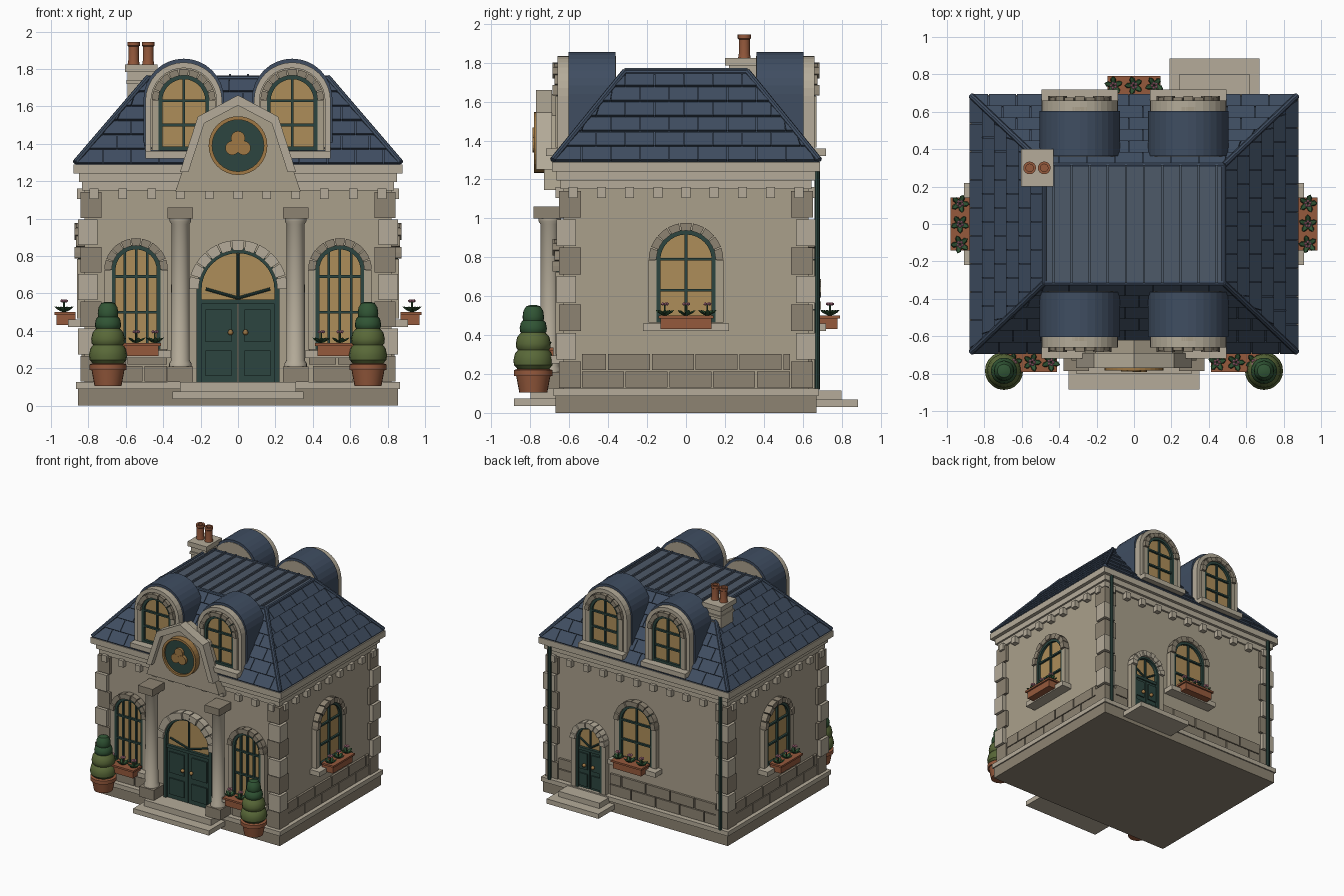
import bpy, bmesh
from math import sin, cos, pi
from mathutils import Matrix, Vector

if "Cube" in bpy.data.objects:
    bpy.data.objects.remove(bpy.data.objects["Cube"])


def mat(name, c):
    m = bpy.data.materials.new(name)
    m.diffuse_color = (*c, 1)
    m.use_nodes = True
    m.node_tree.nodes["Principled BSDF"].inputs["Base Color"].default_value = m.diffuse_color
    return m


STONE, TRIM = mat("stone", (.40, .35, .26)), mat("trim", (.46, .41, .32))
DARK, SLATE = mat("dark_stone", (.27, .23, .17)), mat("slate", (.05, .075, .12))
LEAD, GLASS = mat("lead", (.075, .10, .14)), mat("glass", (.42, .27, .10))
GREEN, GOLD = mat("green_paint", (.025, .06, .05)), mat("gold", (.35, .19, .06))
CLAY, PINK = mat("terracotta", (.30, .10, .045)), mat("petal", (.65, .25, .35))
LEAF, MOSS = mat("leaf", (.03, .09, .035)), mat("light_leaf", (.10, .14, .04))
I = Matrix()


def finish(name, bm, m, M=I, smooth=False):
    bmesh.ops.recalc_face_normals(bm, faces=bm.faces)
    me = bpy.data.meshes.new(name)
    bm.to_mesh(me)
    bm.free()
    me.materials.append(m)
    o = bpy.data.objects.new(name, me)
    o.matrix_world = M
    bpy.context.collection.objects.link(o)
    o["smooth"] = smooth
    return o


def boxes(name, bl, m, M=I):
    bm = bmesh.new()
    for x0, x1, y0, y1, z0, z1 in bl:
        T = Matrix.Translation(((x0+x1)/2, (y0+y1)/2, (z0+z1)/2)) @ Matrix.Diagonal((x1-x0, y1-y0, z1-z0, 1))
        bmesh.ops.create_cube(bm, size=1, matrix=T)
    return finish(name, bm, m, M)


def slab(name, pts, y0, y1, m, M=I):
    # filled outline in x,z given depth along y
    bm = bmesh.new()
    a, b = [[bm.verts.new((x, y, z)) for x, z in pts] for y in (y0, y1)]
    bm.faces.new(a)
    bm.faces.new(b[::-1])
    for i in range(len(a)):
        j = (i+1) % len(a)
        bm.faces.new((a[i], a[j], b[j], b[i]))
    return finish(name, bm, m, M)


def strip(bm, out, inn, y0, y1):
    rings = [[bm.verts.new(v) for v in ((p[0], y0, p[1]), (q[0], y0, q[1]), (q[0], y1, q[1]), (p[0], y1, p[1]))]
             for p, q in zip(out, inn)]
    for a, b in zip(rings, rings[1:]):
        for k in range(4):
            bm.faces.new((a[k], a[(k+1) % 4], b[(k+1) % 4], b[k]))
    bm.faces.new(rings[0])
    bm.faces.new(rings[-1])


def band(name, out, inn, y0, y1, m, M=I):
    bm = bmesh.new()
    strip(bm, out, inn, y0, y1)
    return finish(name, bm, m, M)


def arc(r, zs, a0=0, a1=pi, n=16):
    return [(r*cos(a0+(a1-a0)*i/n), zs+r*sin(a0+(a1-a0)*i/n)) for i in range(n+1)]


def arch(r, z0, zs):
    return [(r, z0)] + arc(r, zs) + [(-r, z0)]


def voussoirs(name, ro, ri, zs, y0, y1, n, m, M):
    bm = bmesh.new()
    for i in range(n):
        a, b = pi*(i+.05)/n, pi*(i+.95)/n
        e = .008 if i % 2 else 0
        strip(bm, arc(ro, zs, a, b, 2), arc(ri, zs, a, b, 2), y0, y1+e)
    finish(name, bm, m, M)


def lathe(name, prof, loc, m, n=24):
    bm = bmesh.new()
    rings = [[bm.verts.new((r*cos(2*pi*k/n), r*sin(2*pi*k/n), z)) for k in range(n)] for r, z in prof]
    for a, b in zip(rings, rings[1:]):
        for k in range(n):
            bm.faces.new((a[k], a[(k+1) % n], b[(k+1) % n], b[k]))
    bm.faces.new(rings[0])
    bm.faces.new(rings[-1])
    return finish(name, bm, m, Matrix.Translation(loc), True)


def rod(name, p, q, r, m, M=I, n=8):
    p, q = Vector(p), Vector(q)
    bm = bmesh.new()
    T = Matrix.Translation((p+q)/2) @ (q-p).to_track_quat('Z', 'Y').to_matrix().to_4x4()
    bmesh.ops.create_cone(bm, cap_ends=True, segments=n, radius1=r, radius2=r, depth=(q-p).length, matrix=T)
    return finish(name, bm, m, M)


def facade(deg, dist, x=0):
    # local -y points outward, local y = 0 is the wall plane
    return Matrix.Rotation(deg*pi/180, 4, 'Z') @ Matrix.Translation((x, -dist, 0))


def window(M, ro, ri, z0, zs, bars, cross, sill=.22):
    slab("window_glass", arch(ri, z0, zs), .01, -.015, GLASS, M)
    band("window_frame", arch(ri+.006, z0, zs), arch(ri-.02, z0, zs), .01, -.035, GREEN, M)
    bl = [(b-.007, b+.007, -.03, 0, z0, zs+(ri*ri-b*b)**.5-.01) for b in bars]
    bl += [(-ri, ri, -.032, 0, c-.007, c+.007) for c in cross]
    bl.append((-ri, ri, -.035, 0, z0, z0+.02))
    boxes("window_bars", bl, GREEN, M)
    voussoirs("window_arch_stones", ro, ri, zs, .01, -.055, 9, DARK, M)
    boxes("window_jambs", [(s*ri if s > 0 else -ro, ro if s > 0 else -ri, -.04, .01, z0, zs) for s in (-1, 1)], STONE, M)
    boxes("window_sill", [(-sill, sill, -.09, .01, z0-.045, z0-.005)], TRIM, M)


def flower_box(M, w, z):
    boxes("flower_box", [(-w, w, -.15, -.05, z, z+.06)], CLAY, M)
    boxes("flower_box_rim", [(-w-.012, w+.012, -.162, -.05, z+.055, z+.07)], CLAY, M)
    for i in (-1, 0, 1):
        bm, fl = bmesh.new(), bmesh.new()
        c = Vector((i*w*.84, -.11, z+.07))
        for k in range(5):
            R = Matrix.Rotation(k*2*pi/5+i, 4, 'Z') @ Matrix.Rotation(1.05, 4, 'Y')
            T = Matrix.Translation(c) @ R @ Matrix.Translation((0, 0, .028)) @ Matrix.Diagonal((.4, 1, 1.9, 1))
            bmesh.ops.create_icosphere(bm, subdivisions=1, radius=.016, matrix=T)
            q = Matrix.Translation(c+Vector((.013*cos(k*1.257), .013*sin(k*1.257), .06)))
            bmesh.ops.create_icosphere(fl, subdivisions=1, radius=.009, matrix=q)
        bmesh.ops.create_cone(bm, segments=6, radius1=.005, radius2=.005, depth=.06, matrix=Matrix.Translation(c+Vector((0, 0, .03))))
        finish("box_leaves", bm, LEAF, M)
        finish("box_flowers", fl, PINK, M)


# plinth, walls, cornice, steps
boxes("plinth", [(-.855, .855, -.67, .67, 0, .09)], DARK)
boxes("plinth_ledge", [(-.865, .865, -.68, .68, .088, .125)], TRIM)
boxes("walls", [(-.82, .82, -.63, .63, .12, 1.2)], STONE)
boxes("cornice", [(-.835, .835, -.645, .645, 1.15, 1.2), (-.85, .85, -.665, .665, 1.195, 1.245),
                  (-.88, .88, -.69, .69, 1.24, 1.29)], TRIM)
boxes("front_steps", [(-.35, .35, -.885, -.6, .035, .075), (-.31, .31, -.80, -.6, .075, .125)], TRIM)
boxes("back_steps", [(.19, .67, .6, .885, .03, .07), (.24, .62, .6, .80, .07, .115)], TRIM)
dent, blocks = {}, {}
for deg, d, half, skips in ((0, .63, .82, (-.38, .38)), (90, .82, .63, None), (180, .63, .82, (-.61, -.25)), (270, .82, .63, None)):
    F = facade(deg, d)
    n = 11 if half > .7 else 9
    boxes("dentils", [(x-.023, x+.023, -.04, .01, 1.105, 1.16) for x in [(half-.05)*(2*i/(n-1)-1) for i in range(n)]], TRIM, F)
    bl = []
    for row in (0, 1):
        x = -half+.09-row*.09
        while x < half-.09:
            a, b = max(x, -half+.09)+.005, min(x+.225, half-.09)-.005
            for s, e in ([(a, b)] if not skips else [(a, min(b, skips[0])), (max(a, skips[1]), b)]):
                if e-s > .02:
                    bl.append((s, e, -.018, .01, .13+row*.09, .213+row*.09))
            x += .225
    boxes("base_blocks", bl, DARK, F)

# corner quoins and downpipes
for big, m in ((0, DARK), (1, TRIM)):
    bl = []
    for sx in (-1, 1):
        for sy in (-1, 1):
            for i in range(big, 7, 2):
                xs = sorted((sx*(.855-.012*(1-big)), sx*(.73 if not big else .75)))
                ys = sorted((sy*(.665-.012*(1-big)), sy*(.54 if not big else .565)))
                bl.append((*xs, *ys, .128+i*.146, .265+i*.146))
    boxes("quoins", bl, m)
for s in (-1, 1):
    rod("downpipe", (s*.79, .675, .12), (s*.79, .675, 1.24), .014, GREEN)

# hipped roof with slate courses
X, Y, x, y, Z0, Z1 = .87, .685, .48, .315, 1.29, 1.75
lo = [Vector((a*X, b*Y, Z0)) for a, b in ((-1, -1), (1, -1), (1, 1), (-1, 1))]
hi = [Vector((a*x, b*y, Z1)) for a, b in ((-1, -1), (1, -1), (1, 1), (-1, 1))]
bm, tiles = bmesh.new(), bmesh.new()
for v in lo+hi:
    bm.verts.new(v)
bmesh.ops.convex_hull(bm, input=bm.verts)
finish("roof_core", bm, SLATE)
for k in range(4):
    A, B, D, C = lo[k], lo[(k+1) % 4], hi[k], hi[(k+1) % 4]
    u, mid = (B-A).normalized(), (A+B)/2
    up = (C+D)/2-mid
    nrm = u.cross(up).normalized()
    hb, ht = (B-A).length/2, (C-D).length/2
    for r in range(6):
        t0, t1 = (r+.03)/6, (r+.97)/6
        w0, w1 = hb+(ht-hb)*t0, hb+(ht-hb)*t1
        s = -hb-(r % 2)*.075
        while s < hb:
            e = s+.146
            cl = [max(-w0, min(w0, q)) for q in (s, e)] + [max(-w1, min(w1, q)) for q in (e, s)]
            if cl[1]-cl[0] > .01:
                P = [mid+u*q+up*t for q, t in zip(cl, (t0, t0, t1, t1))]
                bot = [tiles.verts.new(p) for p in P]
                top = [tiles.verts.new(p+nrm*h) for p, h in zip(P, (.014, .014, .006, .006))]
                tiles.faces.new(top)
                for i in range(4):
                    tiles.faces.new((bot[i], bot[(i+1) % 4], top[(i+1) % 4], top[i]))
            s += .15
    rod("hip_ridge", A+Vector((0, 0, .01)), D+Vector((0, 0, .005)), .016, SLATE)
    rod("top_ridge", D, C, .014, SLATE)
finish("roof_slates", tiles, SLATE)
boxes("roof_top", [(-.48, .48, -.315, .315, 1.74, 1.756)], LEAD)
boxes("roof_seams", [(-.437+i*.097, -.425+i*.097, -.315, .315, 1.75, 1.772) for i in range(10)], LEAD)

# four dormers
for deg in (0, 180):
    for s in (-1, 1):
        M = facade(deg, .625, s*.29)
        slab("dormer_body", arch(.195, 1.3, 1.64), .265, 0, STONE, M)
        band("dormer_roof", arch(.215, 1.3, 1.64), arch(.19, 1.3, 1.64), .262, .02, SLATE, M)
        slab("dormer_front", arch(.20, 1.31, 1.63), .03, -.005, STONE, M)
        band("dormer_trim", arch(.205, 1.33, 1.63), arch(.175, 1.33, 1.63), .03, -.035, TRIM, M)
        window(facade(deg, .63, s*.29), .17, .135, 1.365, 1.63, (0,), (1.5, 1.63), .205)

# arched windows and flower boxes
for s in (-1, 1):
    M = facade(0, .63, s*.545)
    window(M, .17, .13, .3, .725, (-.06, 0, .06), (.5, .69), .187)
    flower_box(M, .12, .265)
for deg, d in ((90, .82), (180, .63), (270, .82)):
    M = facade(deg, d)
    window(M, .192, .152, .465, .785, (0,), (.63, .79))
    flower_box(M, .13, .43)


def door(M, ri, ro, z0, zd, zs):
    slab("fanlight", arch(ri, zd, zs), .01, -.012, GLASS, M)
    band("door_frame", arch(ri+.012, z0, zs), arch(ri-.015, z0, zs), .01, -.04, GREEN, M)
    boxes("door_leaves", [(-ri, -.003, -.025, .01, z0, zd), (.003, ri, -.025, .01, z0, zd), (-ri, ri, -.035, .01, zd-.012, zd+.012)], GREEN, M)
    h, bl = zd-z0, []
    for c in (-ri/2, ri/2):
        for a, b in ((.08, .42), (.5, .93)):
            bl.append((c-ri*.33, c+ri*.33, -.034, 0, z0+a*h, z0+b*h-.01))
    boxes("door_panels", bl, GREEN, M)
    for a in (.15*pi, .5*pi, .85*pi):
        rod("fanlight_bar", (0, -.018, zd+.02), (ri*.92*cos(a), -.018, zs+ri*.92*sin(a)-(.08 if a != .5*pi else 0)*ri*5), .008, GREEN, M)
    voussoirs("door_arch_stones", ro, ri, zs, .01, -.065, 11, TRIM, M)
    for s in (-1, 1):
        bm = bmesh.new()
        bmesh.ops.create_uvsphere(bm, u_segments=12, v_segments=8, radius=.015, matrix=Matrix.Translation((s*.04, -.045, z0+.62*h)))
        finish("door_knob", bm, GOLD, M, True)


door(facade(0, .63), .21, .265, .125, .555, .62)
B = facade(180, .63, -.43)
door(B, .115, .16, .115, .45, .53)
boxes("back_door_jambs", [(-.16, -.12, -.045, .01, .115, .53), (.12, .16, -.045, .01, .115, .53)], STONE, B)

# columns beside the door
for s in (-1, 1):
    c = s*.308
    boxes("column_blocks", [(c-.068, c+.068, -.785, -.62, 1.0, 1.06), (c-.068, c+.068, -.77, -.62, .125, .21)], DARK)
    lathe("column", [(.06, .2), (.06, .225), (.05, .24), (.048, .97), (.058, .985), (.058, 1.0)], (c, -.70, 0), TRIM)

# front gable with medallion
pts = [(.335, 1.145), (.205, 1.53), (0, 1.64), (-.205, 1.53), (-.335, 1.145)]
slab("gable", pts, -.62, -.73, STONE)
band("gable_coping", [(.31, 1.25), (.215, 1.545), (0, 1.66), (-.215, 1.545), (-.31, 1.25)],
     [(.265, 1.25), (.18, 1.51), (0, 1.605), (-.18, 1.51), (-.265, 1.25)], -.69, -.77, TRIM)
slab("medallion_disc", arc(.145, 1.39, 0, 2*pi*31/32, 31), -.72, -.765, GREEN)
band("medallion_ring", arc(.157, 1.39, 0, 2*pi, 32), arc(.138, 1.39, 0, 2*pi, 32), -.72, -.782, GOLD)
for a in (0, 1, 2):
    t = pi/2+a*2*pi/3
    slab("medallion_clover", [(p+.035*cos(t), q+.035*sin(t)) for p, q in arc(.038, 1.395, 0, 2*pi*15/16, 15)], -.75, -.788-a*.001, GOLD)

# chimney
boxes("chimney", [(-.59, -.445, .22, .38, 1.5, 1.79), (-.605, -.43, .2, .4, 1.785, 1.825), (-.595, -.44, .21, .39, 1.72, 1.74)], TRIM)
for px in (-.558, -.48):
    lathe("chimney_pot", [(.033, 1.82), (.028, 1.85), (.028, 1.92), (.034, 1.925), (.034, 1.945), (.02, 1.945), (.02, 1.9)], (px, .3, 0), CLAY, 16)

# potted topiaries
for s in (-1, 1):
    L = (s*.695, -.785, 0)
    lathe("planter", [(.072, .105), (.088, .19), (.1, .19), (.1, .22), (.085, .225)], L, CLAY)
    for i, (z0, z1, r) in enumerate(((.22, .345, .102), (.31, .425, .09), (.40, .49, .07), (.455, .555, .055))):
        h = z1-z0
        prof = [(r*.75, z0), (r*.97, z0+h*.2), (r, z0+h*.4), (r*.92, z0+h*.7), (r*.65, z0+h*.93), (r*.25, z1)]
        lathe("topiary_tier", prof, L, MOSS if i in (0, 1) else LEAF, 20)

# smooth the round parts
bpy.ops.object.select_all(action='DESELECT')
for o in bpy.context.collection.objects:
    if o["smooth"]:
        o.select_set(True)
        bpy.context.view_layer.objects.active = o
bpy.ops.object.shade_smooth_by_angle(angle=.6)
